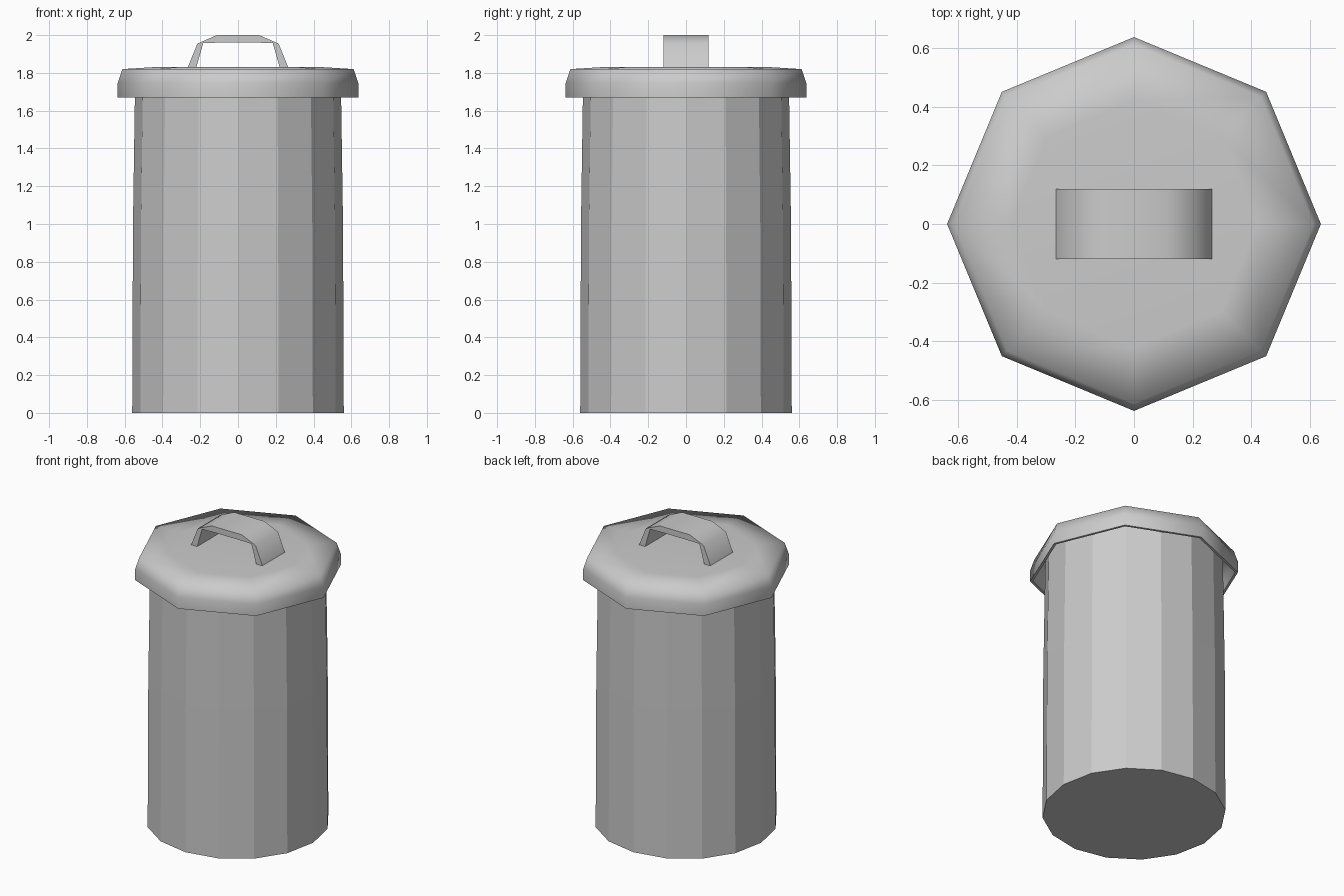
import bpy, bmesh
from math import cos, sin, tau, radians

if "Cube" in bpy.data.objects:
    bpy.data.objects.remove(bpy.data.objects["Cube"])


def finish(bm, name, smooth_angle=None):
    bmesh.ops.recalc_face_normals(bm, faces=bm.faces)
    mesh = bpy.data.meshes.new(name)
    bm.to_mesh(mesh)
    bm.free()
    obj = bpy.data.objects.new(name, mesh)
    bpy.context.collection.objects.link(obj)
    if smooth_angle:
        bpy.ops.object.select_all(action='DESELECT')
        obj.select_set(True)
        bpy.context.view_layer.objects.active = obj
        bpy.ops.object.shade_smooth_by_angle(angle=radians(smooth_angle))
    return obj


def lathe(name, profile, sides, smooth_angle=None):
    """Closed solid from (radius, z) rings, capped at both ends."""
    bm = bmesh.new()
    rings = [[bm.verts.new((r * cos(tau * i / sides), r * sin(tau * i / sides), z))
              for i in range(sides)] for r, z in profile]
    for a, b in zip(rings, rings[1:]):
        for i in range(sides):
            j = (i + 1) % sides
            bm.faces.new((a[i], a[j], b[j], b[i]))
    bm.faces.new(rings[0])
    bm.faces.new(rings[-1])
    return finish(bm, name, smooth_angle)


# Slightly tapered sixteen-sided can
lathe("can_body", [(0.56, 0), (0.556, 1.0), (0.546, 1.67), (0.543, 1.79)], 16)

# Octagonal lid: hollow underside, rim, rounded shoulder, flat top
lathe("lid", [(0.56, 1.80), (0.612, 1.75), (0.62, 1.67), (0.637, 1.67),
              (0.637, 1.745), (0.612, 1.82), (0.42, 1.832)], 8, 75)

# Handle: arched strip extruded across y
half_outer = [(0.268, 1.825), (0.215, 1.955), (0.112, 2.0)]
half_inner = [(0.222, 1.825), (0.184, 1.958), (0.105, 1.96)]


def mirrored(half):
    return half + [(-x, z) for x, z in reversed(half)]


bm = bmesh.new()
strips = []
for y in (-0.12, 0.12):
    strips.append([[bm.verts.new((x, y, z)) for x, z in mirrored(h)]
                   for h in (half_outer, half_inner)])
(front_out, front_in), (back_out, back_in) = strips
for a, b in ((front_out, front_in), (back_out, back_in),
             (front_out, back_out), (front_in, back_in)):
    for i in range(len(a) - 1):
        bm.faces.new((a[i], a[i + 1], b[i + 1], b[i]))
for end in (0, -1):
    bm.faces.new((front_out[end], back_out[end], back_in[end], front_in[end]))
finish(bm, "lid_handle", 60)
